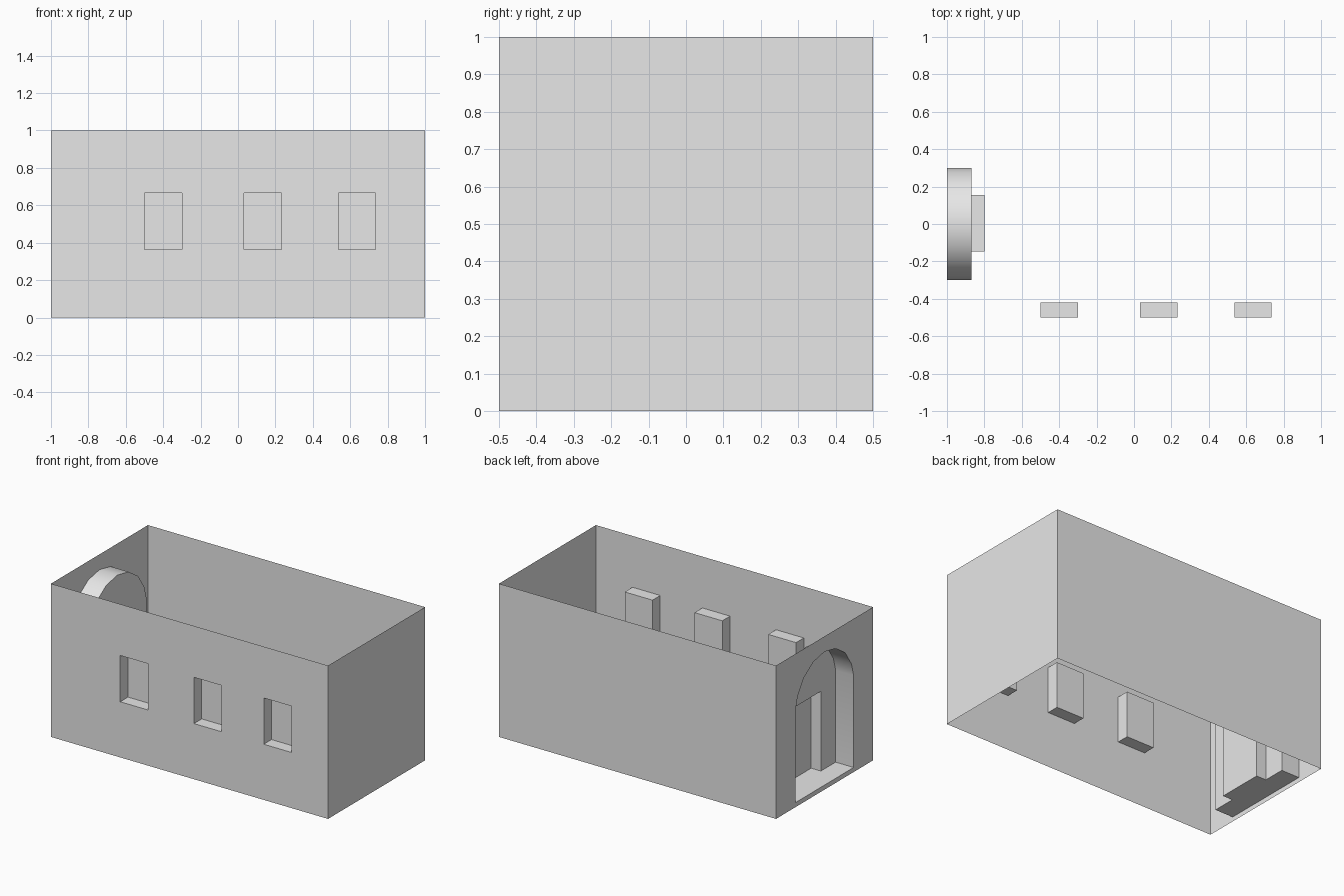
import bpy, bmesh, math
from mathutils import Vector

if "Cube" in bpy.data.objects:
    bpy.data.objects.remove(bpy.data.objects["Cube"])

grey = bpy.data.materials.new("plain_grey")
grey.use_nodes = True
COLOUR = (0.8, 0.8, 0.8, 1)
grey.diffuse_color = COLOUR
grey.node_tree.nodes["Principled BSDF"].inputs["Base Color"].default_value = COLOUR


# Wall planes: u runs along the wall, v is height, d is depth into the room
def front(u, v, d):
    return Vector((u, -0.5 + d, v))


def back(u, v, d):
    return Vector((u, 0.5 - d, v))


def door_end(u, v, d):
    return Vector((-1 + d, u, v))


def plain_end(u, v, d):
    return Vector((1 - d, u, v))


def rect(u0, u1, v0, v1):
    return [(u0, v0), (u1, v0), (u1, v1), (u0, v1)]


def finish(name, bm):
    mesh = bpy.data.meshes.new(name)
    for f in bm.faces:
        f.smooth = True
    bm.to_mesh(mesh)
    bm.free()
    mesh.set_sharp_from_angle(angle=math.radians(30))
    mesh.materials.append(grey)
    obj = bpy.data.objects.new(name, mesh)
    bpy.context.collection.objects.link(obj)


def panel(name, plane, d, outline, holes=()):
    """Flat sheet with openings, facing out of the wall."""
    bm = bmesh.new()
    for loop in [outline, *holes]:
        vs = [bm.verts.new(plane(u, v, d)) for u, v in loop]
        for a, b in zip(vs, vs[1:] + vs[:1]):
            bm.edges.new((a, b))
    outward = plane(0, 0, 0) - plane(0, 0, 1)
    bmesh.ops.triangle_fill(bm, use_beauty=True, edges=bm.edges[:], normal=outward)
    bm.normal_update()
    for f in bm.faces:
        if f.normal.dot(outward) < 0:
            f.normal_flip()
    finish(name, bm)


def reveal(name, plane, d0, d1, loop):
    """Sides of a recess, facing its middle."""
    bm = bmesh.new()
    near, far = [[bm.verts.new(plane(u, v, d)) for u, v in loop] for d in (d0, d1)]
    middle = sum((w.co for w in near + far), Vector()) / (2 * len(loop))
    for i in range(len(loop)):
        j = (i + 1) % len(loop)
        f = bm.faces.new((near[i], near[j], far[j], far[i]))
        f.normal_update()
        if f.normal.dot(middle - f.calc_center_median()) < 0:
            f.normal_flip()
    finish(name, bm)


# Front wall with three window niches
windows = [rect(u, u + 0.2, 0.363, 0.665) for u in (-0.5, 0.032, 0.536)]
panel("front_wall", front, 0, rect(-1, 1, 0, 1), windows)
for i, w in enumerate(windows, 1):
    reveal(f"window_reveal_{i}", front, 0, 0.08, w)
    panel(f"window_pane_{i}", front, 0.08, w)

# Plain walls
panel("back_wall", back, 0, rect(-1, 1, 0, 1))
panel("plain_end_wall", plain_end, 0, rect(-0.5, 0.5, 0, 1))

# Arched doorway niche
SILL = 0.03
R = 0.3
arc = [(R * math.cos(a), 0.6 + R * math.sin(a))
       for a in (math.pi * i / 8 for i in range(1, 8))]
arch = [(-R, SILL), (R, SILL), (R, 0.63), *arc, (-R, 0.63)]
panel("door_end_wall", door_end, 0, rect(-0.5, 0.5, 0, 1), [arch])
reveal("arch_reveal", door_end, 0, 0.13, arch)

# Door opening, level with the arch floor
door = rect(-0.148, 0.156, SILL, 0.55)
notch = [door[0], door[3], door[2], door[1]]
panel("arch_back", door_end, 0.13, [arch[0], *notch, *arch[1:]])
reveal("door_reveal", door_end, 0.13, 0.2, door)
panel("door_panel", door_end, 0.2, door)
